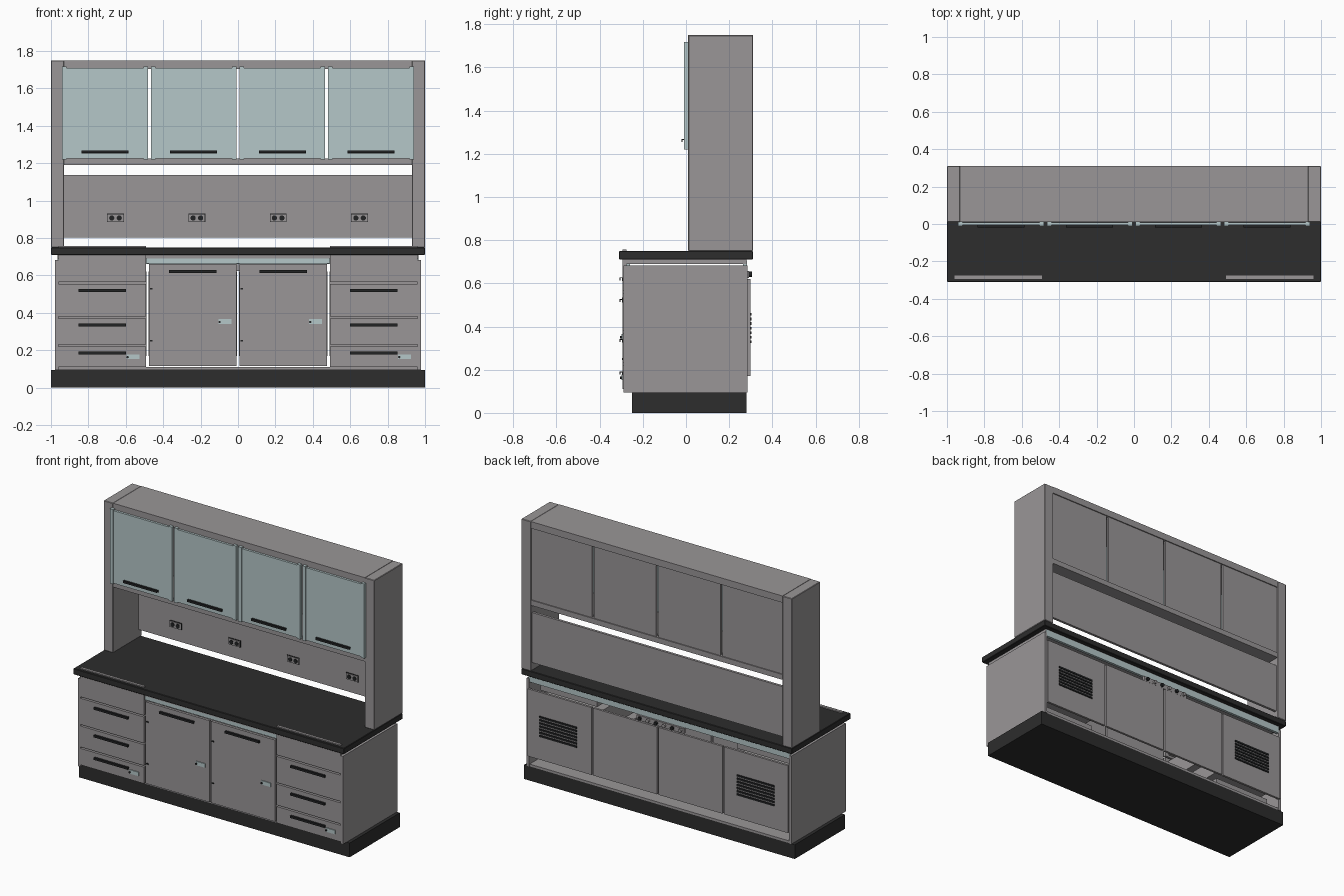
import bpy
from math import radians

cube = bpy.data.objects.get("Cube")
if cube:
    bpy.data.objects.remove(cube, do_unlink=True)


def material(name, r, g, b):
    m = bpy.data.materials.new(name)
    m.diffuse_color = (r, g, b, 1)
    m.use_nodes = True
    node = next(n for n in m.node_tree.nodes if n.type == 'BSDF_PRINCIPLED')
    node.inputs["Base Color"].default_value = (r, g, b, 1)
    node.inputs["Roughness"].default_value = 0.6
    return m


GREY = material("warm grey panel", 0.32, 0.305, 0.31)
DARK = material("charcoal worktop", 0.026, 0.026, 0.026)
BLACK = material("black fittings", 0.015, 0.016, 0.017)
GLASS = material("pale blue glass", 0.46, 0.57, 0.58)


def box(name, x, y, z, mat, bevel=0):
    """Box from (min, max) ranges along each axis."""
    lo, hi = zip(x, y, z)
    bpy.ops.mesh.primitive_cube_add(size=1, location=[(a + b) / 2 for a, b in zip(lo, hi)])
    ob = bpy.context.object
    ob.name = name
    ob.scale = [b - a for a, b in zip(lo, hi)]
    bpy.ops.object.transform_apply(location=False, rotation=False, scale=True)
    ob.data.materials.append(mat)
    if bevel:
        mod = ob.modifiers.new("soft edge", 'BEVEL')
        mod.width, mod.segments = bevel, 1
    return ob


def disc(name, x, y, z, radius, depth, mat):
    """Short cylinder lying along the y axis."""
    bpy.ops.mesh.primitive_cylinder_add(vertices=16, radius=radius, depth=depth,
                                        location=(x, y, z), rotation=(radians(90), 0, 0))
    ob = bpy.context.object
    ob.name = name
    ob.data.materials.append(mat)
    bpy.ops.object.shade_smooth_by_angle(angle=radians(40))


def handle(name, x, y, z):
    """Hooked pull: back strip, bottom shelf and front lip."""
    span = (x - 0.126, x + 0.126)
    box(name + "_strip", span, (y - 0.003, y), (z - 0.008, z + 0.008), BLACK)
    box(name + "_shelf", span, (y - 0.014, y), (z + 0.004, z + 0.008), BLACK)
    box(name + "_lip", span, (y - 0.014, y - 0.011), (z - 0.006, z + 0.008), BLACK)


def lock(name, x, y, z):
    """Pale lock plate with a small key barrel at its edge."""
    box(name + "_plate", (x, x + 0.07), (y - 0.006, y), (z - 0.013, z + 0.013), GLASS)
    disc(name + "_barrel", x + 0.006, y - 0.007, z - 0.002, 0.006, 0.012, BLACK)


# Plinth, worktop and base carcass
box("plinth", (-1, 1), (-0.25, 0.28), (0, 0.095), DARK)
box("worktop", (-1, 1), (-0.31, 0.31), (0.71, 0.75), DARK, 0.003)
box("base_floor", (-0.965, 0.965), (-0.27, 0.28), (0.095, 0.11), GREY)
box("base_top_panel", (-0.965, 0.965), (-0.28, 0.28), (0.69, 0.71), GREY)
box("front_glass_rail", (-0.49, 0.49), (-0.28, -0.26), (0.665, 0.69), GLASS)
box("back_glass_rail", (-0.965, 0.965), (0.265, 0.283), (0.66, 0.705), GLASS)
for s, side in ((-1, "right"), (1, "left")):
    box(f"{side}_base_side", sorted((s * 0.96, s * 0.978)), (-0.29, 0.285), (0.095, 0.683), GREY)

    # Drawer stack: the top front rises slightly through the worktop
    mid = s * 0.726
    for i, (low, high) in enumerate(((0.11, 0.22), (0.23, 0.37), (0.38, 0.555), (0.565, 0.757))):
        name = f"{side}_drawer_{i + 1}"
        box(name + "_front", (mid - 0.235, mid + 0.235), (-0.293, -0.275), (low, high), GREY)
        box(name + "_box", (mid - 0.21, mid + 0.21), (-0.275, 0.2),
            (low + 0.015, min(high, 0.68) - 0.02), GREY)
        if i < 3:
            handle(name + "_handle", mid, -0.293, high - 0.036)
    lock(f"{side}_drawer_lock", mid + 0.13, -0.293, 0.165)

    # Base cupboard doors
    cx = s * 0.242
    box(f"{side}_base_door", (cx - 0.235, cx + 0.235), (-0.293, -0.275), (0.115, 0.66), GREY)
    handle(f"{side}_base_door_handle", cx, -0.293, 0.62)
    lock(f"{side}_base_door_lock", cx + 0.138, -0.293, 0.353)
    for z in (0.25, 0.53):
        box(f"{side}_door_hinge", (cx - 0.229, cx - 0.214), (-0.297, -0.293),
            (z - 0.004, z + 0.004), BLACK)

    # Upright sides of the wall unit
    box(f"{side}_upper_side", sorted((s * 0.93, s)), (0.01, 0.31), (0.75, 1.75), GREY, 0.003)

# Wall unit shell and splashback
box("upper_top", (-0.93, 0.93), (0.01, 0.31), (1.705, 1.75), GREY)
box("upper_shelf", (-0.93, 0.93), (0.01, 0.31), (1.19, 1.225), GREY)
box("splashback", (-0.93, 0.93), (0.28, 0.297), (0.803, 1.137), GREY)

# Four bays: back panels, glazed doors, sockets
for i, cx in enumerate((-0.711, -0.237, 0.237, 0.711)):
    n = i + 1
    box(f"upper_back_{n}", (cx - 0.229, cx + 0.229), (0.288, 0.303), (1.215, 1.715), GREY)
    box(f"base_back_{n}", (cx * 1.02 - 0.236, cx * 1.02 + 0.236), (0.283, 0.298),
        (0.17, 0.62), GREY)

    # Glass door with raised stiles
    box(f"upper_door_{n}", (cx - 0.229, cx + 0.229), (-0.006, 0.009), (1.225, 1.71), GLASS)
    for e in (-1, 1):
        box(f"upper_door_stile_{n}", (cx + e * 0.217 - 0.012, cx + e * 0.217 + 0.012),
            (-0.01, 0.01), (1.22, 1.718), GLASS)
    handle(f"upper_handle_{n}", cx, -0.006, 1.26)

    # Double socket
    sx = -0.655 + i * 0.435
    box(f"socket_rim_{n}", (sx - 0.045, sx + 0.045), (0.276, 0.28), (0.885, 0.93), BLACK)
    box(f"socket_plate_{n}", (sx - 0.042, sx + 0.042), (0.272, 0.28), (0.888, 0.927), GREY)
    for e in (-0.02, 0.02):
        disc(f"socket_hole_{n}", sx + e, 0.271, 0.907, 0.014, 0.004, BLACK)

# Louvred vents on the outer back panels
for cx in (-0.725, 0.735):
    for k in range(7):
        z = 0.33 + k * 0.021
        box("vent_slat", (cx - 0.138, cx + 0.138), (0.298, 0.304), (z - 0.006, z + 0.006), BLACK)

# Service connectors along the back
box("connector_strip", (-0.19, 0.16), (0.275, 0.292), (0.625, 0.658), GREY)
for k in range(6):
    disc("connector", -0.165 + k * 0.06, 0.298, 0.642, 0.012, 0.014, BLACK if k % 2 else GREY)
